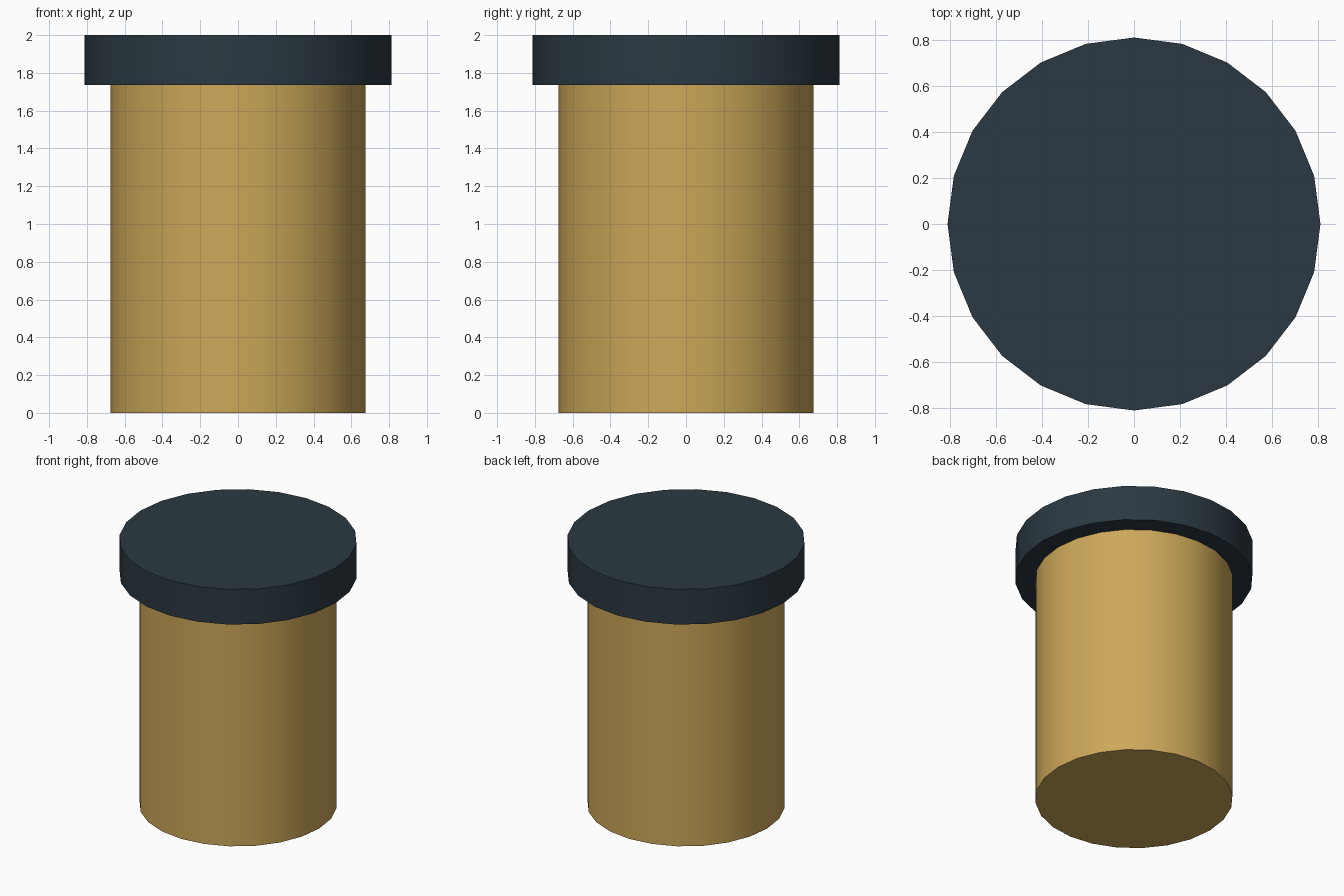
import bpy
import math

if "Cube" in bpy.data.objects:
    bpy.data.objects.remove(bpy.data.objects["Cube"])


def material(name, color):
    mat = bpy.data.materials.new(name)
    mat.diffuse_color = (*color, 1.0)
    mat.use_nodes = True
    mat.node_tree.nodes["Principled BSDF"].inputs["Base Color"].default_value = mat.diffuse_color
    return mat


def cylinder(name, radius, z_bottom, z_top, mat):
    bpy.ops.mesh.primitive_cylinder_add(
        vertices=24, radius=radius, depth=z_top - z_bottom,
        location=(0, 0, (z_bottom + z_top) / 2))
    obj = bpy.context.object
    obj.name = name
    obj.data.materials.append(mat)
    # Rounded sides, crisp rims
    bpy.ops.object.shade_smooth_by_angle(angle=math.radians(30))
    return obj


# Tan container body
cylinder("jar_body", 0.675, 0.0, 1.735, material("tan", (0.61, 0.39, 0.10)))

# Dark overhanging lid
cylinder("jar_lid", 0.812, 1.735, 2.0, material("dark_slate", (0.024, 0.040, 0.054)))
